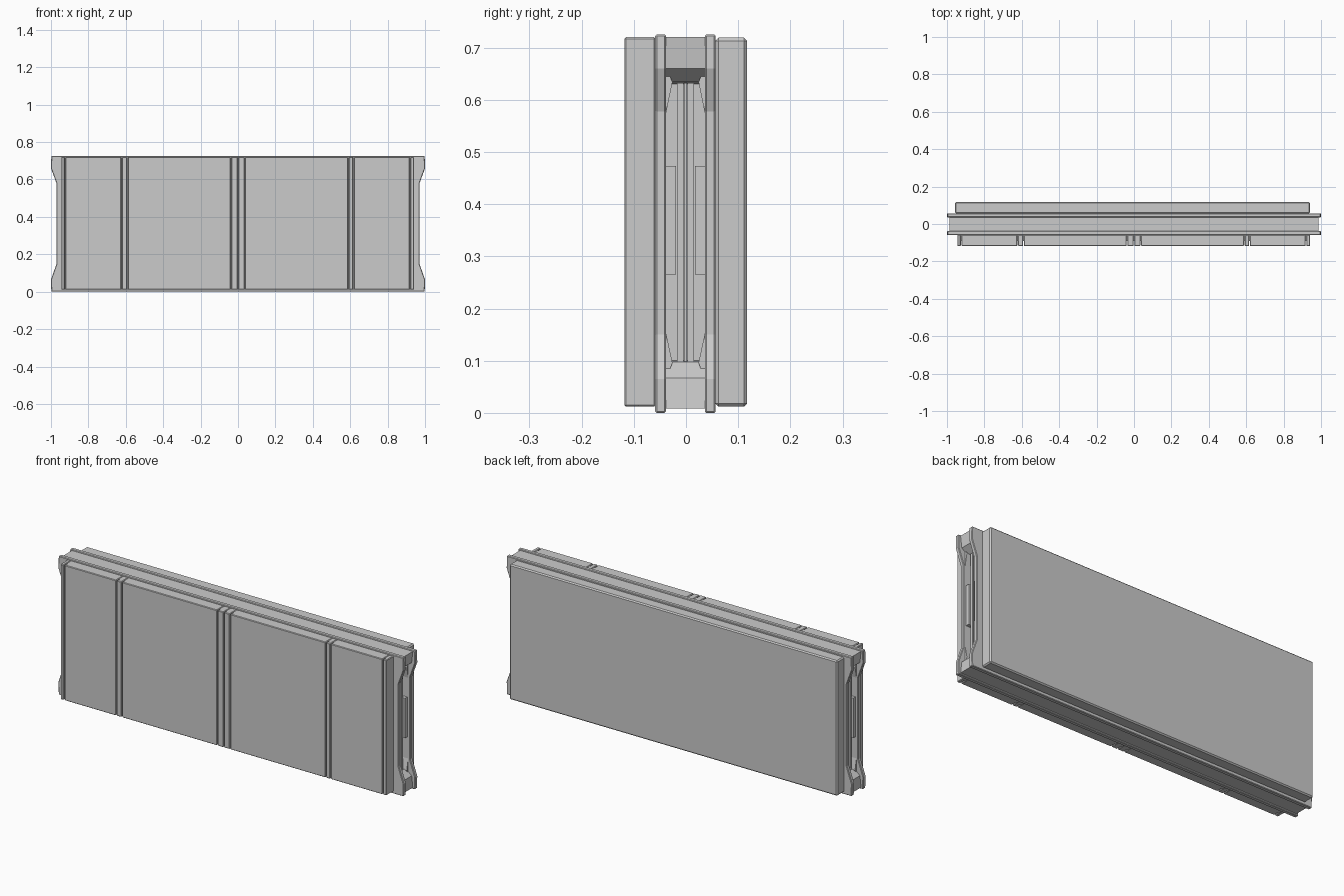
import bpy, bmesh

if "Cube" in bpy.data.objects:
    bpy.data.objects.remove(bpy.data.objects["Cube"])


def finish(name, bm, bevel=0.0):
    bmesh.ops.recalc_face_normals(bm, faces=bm.faces)
    me = bpy.data.meshes.new(name)
    bm.to_mesh(me)
    bm.free()
    ob = bpy.data.objects.new(name, me)
    bpy.context.collection.objects.link(ob)
    if bevel:
        m = ob.modifiers.new("edge_chamfer", "BEVEL")
        m.width = bevel
        m.segments = 1
        m.limit_method = "ANGLE"
    return ob


def box(name, x0, x1, y0, y1, z0, z1, bevel=0.0):
    bm = bmesh.new()
    bmesh.ops.create_cube(bm, size=1)
    for v in bm.verts:
        v.co = ((x0 + x1) / 2 + v.co.x * (x1 - x0),
                (y0 + y1) / 2 + v.co.y * (y1 - y0),
                (z0 + z1) / 2 + v.co.z * (z1 - z0))
    return finish(name, bm, bevel)


def prism(name, points, offset, bevel=0.0):
    bm = bmesh.new()
    face = bm.faces.new([bm.verts.new(p) for p in points])
    ext = bmesh.ops.extrude_face_region(bm, geom=[face])["geom"]
    verts = [g for g in ext if isinstance(g, bmesh.types.BMVert)]
    bmesh.ops.translate(bm, vec=offset, verts=verts)
    return finish(name, bm, bevel)


def mirrored_outline(half, y):
    """Outline from a right-hand half profile listed bottom to top."""
    return [(x, y, z) for x, z in half] + [(-x, y, z) for x, z in reversed(half)]


# Two outer rails with waisted ends
rail = [(0.998, 0), (1, 0.065), (0.97, 0.15), (0.97, 0.578), (1, 0.66), (0.998, 0.725)]
for name, y0, y1 in (("front_rail", -0.059, -0.038), ("back_rail", 0.036, 0.057)):
    prism(name, mirrored_outline(rail, y0), (0, y1 - y0, 0), 0.003)

# Core between the rails, with a deep pocket in each end
core = [(0.987, 0.008), (0.98, 0.067), (0.945, 0.098), (0.90, 0.10),
        (0.90, 0.63), (0.945, 0.634), (0.98, 0.66), (0.987, 0.72)]
prism("core", mirrored_outline(core, -0.0385), (0, 0.075, 0))

# Front cladding: backing plate and pads separated by narrow grooves
box("front_backing", -0.944, 0.94, -0.09, -0.056, 0.013, 0.717)
cuts = [-0.947, -0.924, -0.622, -0.591, -0.038, 0, 0.036, 0.59, 0.618, 0.92, 0.943]
for a, b in zip(cuts, cuts[1:]):
    box("front_pad", a + 0.002, b - 0.002, -0.118, -0.058, 0.012, 0.72, 0.003)

# Plain back cladding
box("back_panel", -0.957, 0.941, 0.056, 0.117, 0.012, 0.719, 0.006)

for s in (-1, 1):
    # Thin upright strips inside the end pocket
    for y in (-0.011, 0.009):
        box("pocket_strip", *sorted((s * 0.89, s * 0.945)), y - 0.006, y + 0.006, 0.098, 0.632)
    box("pocket_tongue", *sorted((s * 0.89, s * 0.935)), -0.004, 0.002, 0.098, 0.632)
    for t in (-1, 1):
        # Latch blocks beside the strips
        box("latch_block", *sorted((s * 0.89, s * 0.955)),
            *sorted((t * 0.018 - 0.001, t * 0.038 - 0.001)), 0.265, 0.473)
        # Tapered corner gussets, top and bottom
        for z in ((0.57, 0.634, 0.665), (0.157, 0.096, 0.062)):
            tri = [(s * 0.90, t * 0.038 - 0.001, z[0]),
                   (s * 0.90, t * 0.025 - 0.001, z[1]),
                   (s * 0.90, t * 0.038 - 0.001, z[2])]
            prism("pocket_gusset", tri, (s * 0.06, 0, 0))
